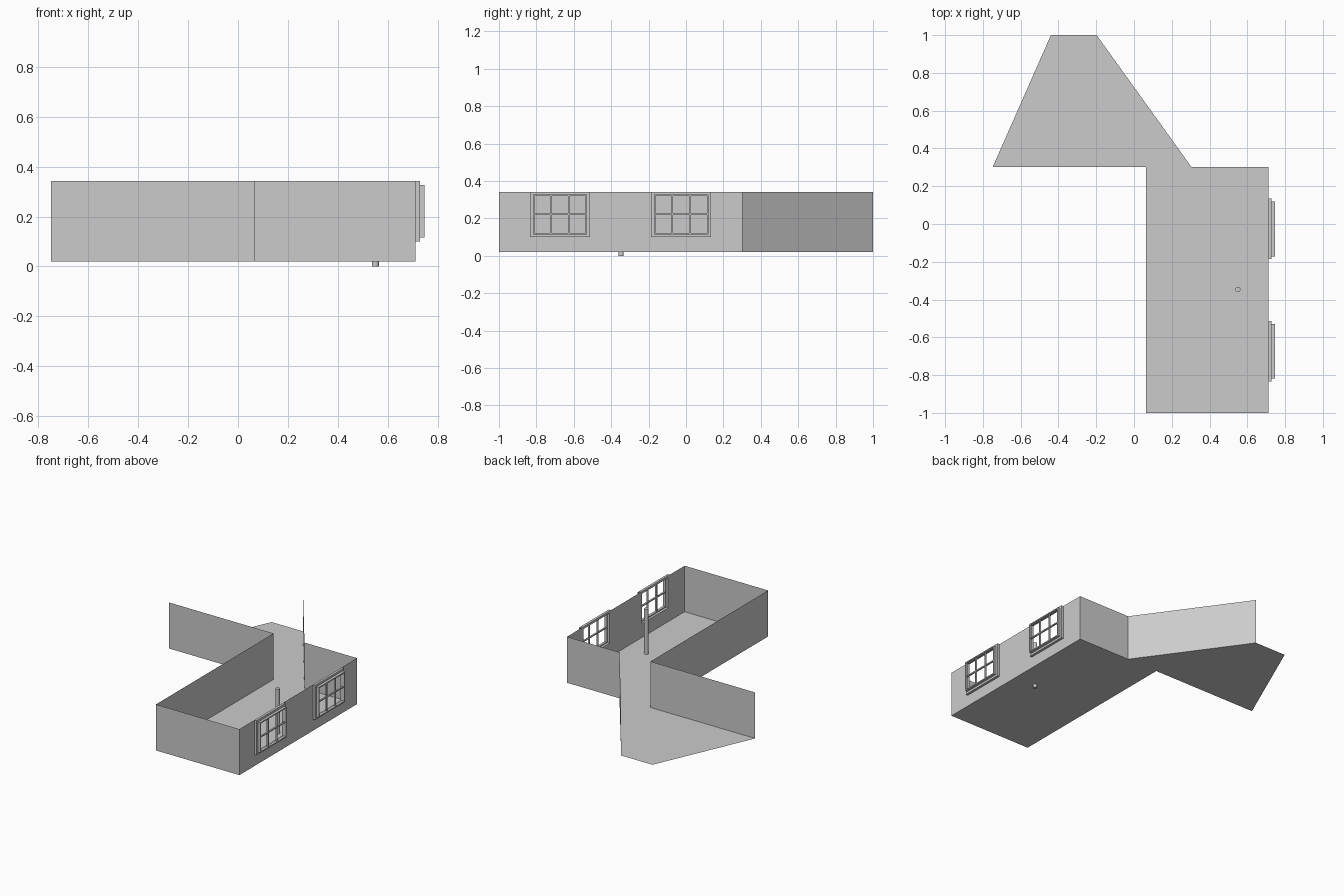
import bpy, bmesh, math
from mathutils import Vector

if "Cube" in bpy.data.objects:
    bpy.data.objects.remove(bpy.data.objects["Cube"])

Z0, Z1 = 0.02, 0.342   # floor level and wall top
XR = 0.711             # plane of the windowed wall


def make(name, build):
    bm = bmesh.new()
    build(bm)
    me = bpy.data.meshes.new(name)
    bm.to_mesh(me)
    bm.free()
    ob = bpy.data.objects.new(name, me)
    bpy.context.collection.objects.link(ob)
    return ob


def face(bm, pts):
    return bm.faces.new([bm.verts.new(p) for p in pts])


def wall(name, a, b):
    make(name, lambda bm: face(bm, [(*a, Z0), (*b, Z0), (*b, Z1), (*a, Z1)]))


def rect(x, y0, y1, z0, z1):
    return [Vector(p) for p in ((x, y0, z0), (x, y1, z0), (x, y1, z1), (x, y0, z1))]


def box(bm, lo, hi):
    vs = bmesh.ops.create_cube(bm, size=1)['verts']
    for v in vs:
        v.co = [l + (c + 0.5) * (h - l) for c, l, h in zip(v.co, lo, hi)]


def ring(bm, x0, x1, y0, y1, z0, z1, w):
    """Mitred rectangular frame of width w, between planes x0 and x1."""
    loops = [rect(x0, y0, y1, z0, z1), rect(x1, y0, y1, z0, z1),
             rect(x1, y0 + w, y1 - w, z0 + w, z1 - w),
             rect(x0, y0 + w, y1 - w, z0 + w, z1 - w)]
    vs = [[bm.verts.new(p) for p in loop] for loop in loops]
    for i in range(4):
        for j in range(4):
            a, b, k = vs[i], vs[(i + 1) % 4], (j + 1) % 4
            bm.faces.new((a[j], a[k], b[k], b[j]))


# Floor outline: long room plus the angled wing
A, B, C = (0.064, -1), (XR, -1), (XR, 0.302)
D, E, F = (0.304, 0.302), (-0.198, 1), (-0.44, 1)
G, H = (-0.748, 0.302), (0.064, 0.302)
make("floor", lambda bm: face(bm, [(*p, Z0) for p in (A, B, C, D, E, F, G, H)]))

# Plain walls; the far end of the wing stays open
wall("front_wall", A, B)
wall("back_wall", C, D)
wall("angled_wall", D, E)
wall("wing_front_wall", G, H)
wall("left_wall", H, A)

# Windowed wall: grid of panels with the window openings left out
windows = [(-0.834, -0.514), (-0.186, 0.134)]
wz0, wz1, inset = 0.10, Z1, 0.016
holes = [(a + inset, b - inset) for a, b in windows]
hz = (wz0 + inset, wz1 - inset)


def window_wall(bm):
    ys = [-1, *holes[0], *holes[1], C[1]]
    zs = [Z0, *hz, Z1]
    for i in range(5):
        for j in range(3):
            if not (j == 1 and i in (1, 3)):
                face(bm, rect(XR, ys[i], ys[i + 1], zs[j], zs[j + 1]))
    bmesh.ops.remove_doubles(bm, verts=bm.verts, dist=1e-5)


make("right_wall", window_wall)

# Windows: casing, projecting sash and glazing bars
for n, (y0, y1) in enumerate(windows, 1):
    make(f"window_casing_{n}", lambda bm: ring(bm, XR, 0.728, y0, y1, wz0, wz1, inset))
    s = 0.015
    sy0, sy1, sz0, sz1 = y0 + s, y1 - s, wz0 + s, wz1 - s
    make(f"window_sash_{n}",
         lambda bm: ring(bm, 0.728, 0.746, sy0, sy1, sz0, sz1, 0.008))

    def bars(bm):
        t = 0.004
        for k in (1, 2):
            y = sy0 + (sy1 - sy0) * k / 3
            box(bm, (0.731, y - t, sz0 + 0.008), (0.742, y + t, sz1 - 0.008))
        z = (sz0 + sz1) / 2
        box(bm, (0.731, sy0 + 0.008, z - t), (0.742, sy1 - 0.008, z + t))

    make(f"glazing_bars_{n}", bars)

# Round post rising through the floor
bpy.ops.mesh.primitive_cylinder_add(vertices=24, radius=0.014, depth=0.335,
                                    location=(0.55, -0.347, 0.1675))
bpy.context.object.name = "post"
bpy.ops.object.shade_smooth_by_angle(angle=math.radians(40))
